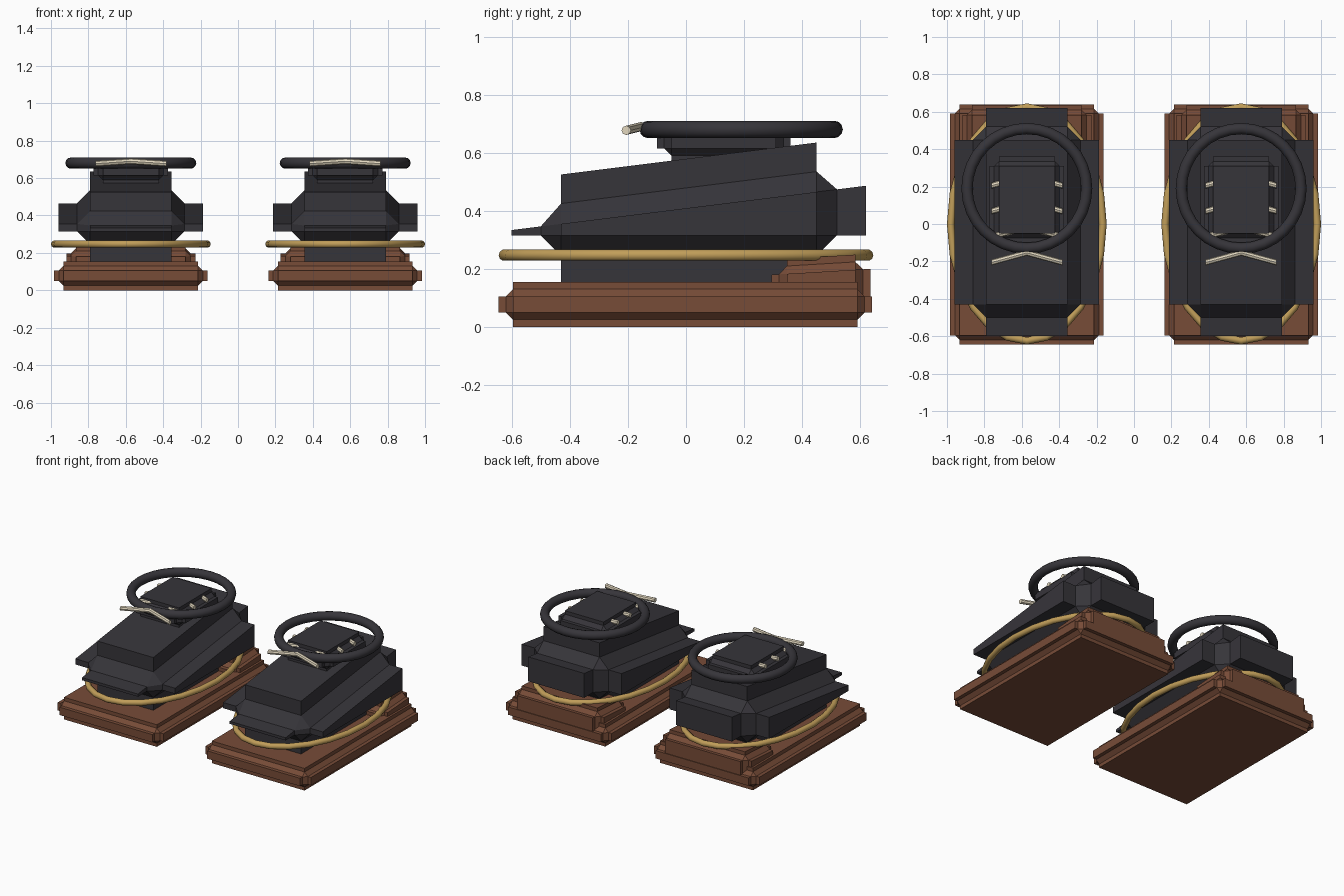
import bpy, bmesh, math
from mathutils import Vector

if "Cube" in bpy.data.objects:
    bpy.data.objects.remove(bpy.data.objects["Cube"])


def material(name, rgb):
    m = bpy.data.materials.new(name)
    m.diffuse_color = (*rgb, 1)
    m.use_nodes = True
    m.node_tree.nodes["Principled BSDF"].inputs["Base Color"].default_value = m.diffuse_color
    return m


DARK = material("charcoal leather", (0.037, 0.035, 0.042))
BROWN = material("brown sole", (0.185, 0.072, 0.039))
GOLD = material("gold welt", (0.53, 0.34, 0.10))
CREAM = material("cream lace", (0.76, 0.68, 0.52))


def finish(bm, name, mat, x, smooth=False):
    bmesh.ops.recalc_face_normals(bm, faces=bm.faces[:])
    for f in bm.faces:
        f.smooth = smooth
    me = bpy.data.meshes.new(name)
    bm.to_mesh(me)
    bm.free()
    me.materials.append(mat)
    ob = bpy.data.objects.new(name, me)
    ob.location.x = x
    bpy.context.collection.objects.link(ob)
    return ob


def stepped_block(name, mat, x, hx, ys, zs, chamfer, step, reshape=None):
    """Chamfered box whose six flat sides are pushed outwards; sizes are overall."""
    bm = bmesh.new()
    bmesh.ops.create_cube(bm, size=1)
    size = Vector((2 * hx, ys[1] - ys[0], zs[1] - zs[0])) - Vector((2 * step,) * 3)
    mid = Vector((0, sum(ys) / 2, sum(zs) / 2))
    for v in bm.verts:
        v.co = mid + Vector([a * b for a, b in zip(v.co, size)])
    bmesh.ops.bevel(bm, geom=bm.edges[:], offset=chamfer, segments=1,
                    affect='EDGES', profile=0.5)
    bm.normal_update()
    flat = [(f, f.normal.copy()) for f in bm.faces
            if max(abs(c) for c in f.normal) > 0.99]
    for f, n in flat:
        new = bmesh.ops.extrude_discrete_faces(bm, faces=[f])["faces"][0]
        bmesh.ops.translate(bm, verts=new.verts[:], vec=n * step)
    if reshape:
        for v in bm.verts:
            v.co.z = reshape(v.co)
    return finish(bm, name, mat, x)


def ring(name, mat, x, y, z, rx, ry, minor, n, m=10):
    """Round or oval ring given by its centre line radii."""
    bm = bmesh.new()
    rows = []
    for i in range(n):
        a = 2 * math.pi * i / n
        row = []
        for j in range(m):
            b = 2 * math.pi * j / m
            d = minor * math.cos(b)
            row.append(bm.verts.new(((rx + d) * math.cos(a), y + (ry + d) * math.sin(a),
                                     z + minor * math.sin(b))))
        rows.append(row)
    for i in range(n):
        for j in range(m):
            p, q, k = rows[i], rows[(i + 1) % n], (j + 1) % m
            bm.faces.new((p[j], q[j], q[k], p[k]))
    return finish(bm, name, mat, x, True)


def lace(name, x, y):
    """V-shaped round lace crossing the boot."""
    bm = bmesh.new()
    rows = []
    for px, py, pz in ((-0.19, y, 0.677), (0, y + 0.052, 0.69), (0.19, y, 0.677)):
        rows.append([bm.verts.new((px, py + 0.016 * math.cos(k * math.pi / 4),
                                   pz + 0.016 * math.sin(k * math.pi / 4)))
                     for k in range(8)])
    for p, q in zip(rows, rows[1:]):
        for j in range(8):
            k = (j + 1) % 8
            bm.faces.new((p[j], q[j], q[k], p[k]))
    bm.faces.new(rows[0])
    bm.faces.new(rows[-1])
    return finish(bm, name, CREAM, x)


def upper_shape(co):
    # top rises towards the heel, bottom chamfer is shallower
    if co.z > 0.36:
        return co.z + 0.125 * (co.y - 0.01)
    return co.z + 0.025 if co.z < 0.3 else co.z


def heel_shape(co):
    return co.z + 0.06 * (co.y - 0.6) if co.z > 0.18 else co.z


for side, x in (("left", -0.573), ("right", 0.573)):
    # sole and heel
    stepped_block(side + "_sole", BROWN, x, 0.41, (-0.645, 0.64), (0, 0.155), 0.025, 0.025)
    stepped_block(side + "_heel", BROWN, x, 0.345, (0.295, 0.635), (0.05, 0.25),
                  0.027, 0.025, heel_shape)
    # upper and ankle block
    stepped_block(side + "_upper", DARK, x, 0.387, (-0.6, 0.62), (0.12, 0.58),
                  0.07, 0.1, upper_shape)
    stepped_block(side + "_ankle", DARK, x, 0.20, (-0.1, 0.36), (0.565, 0.71), 0.025, 0.025)
    # padded collar and welt
    ring(side + "_collar", DARK, x, 0.19, 0.68, 0.32, 0.32, 0.03, 32, 12)
    ring(side + "_welt", GOLD, x, 0, 0.247, 0.407, 0.625, 0.02, 24)
    # laces
    for i in range(4):
        lace(f"{side}_lace_{i + 1}", x, -0.206 + 0.137 * i)
